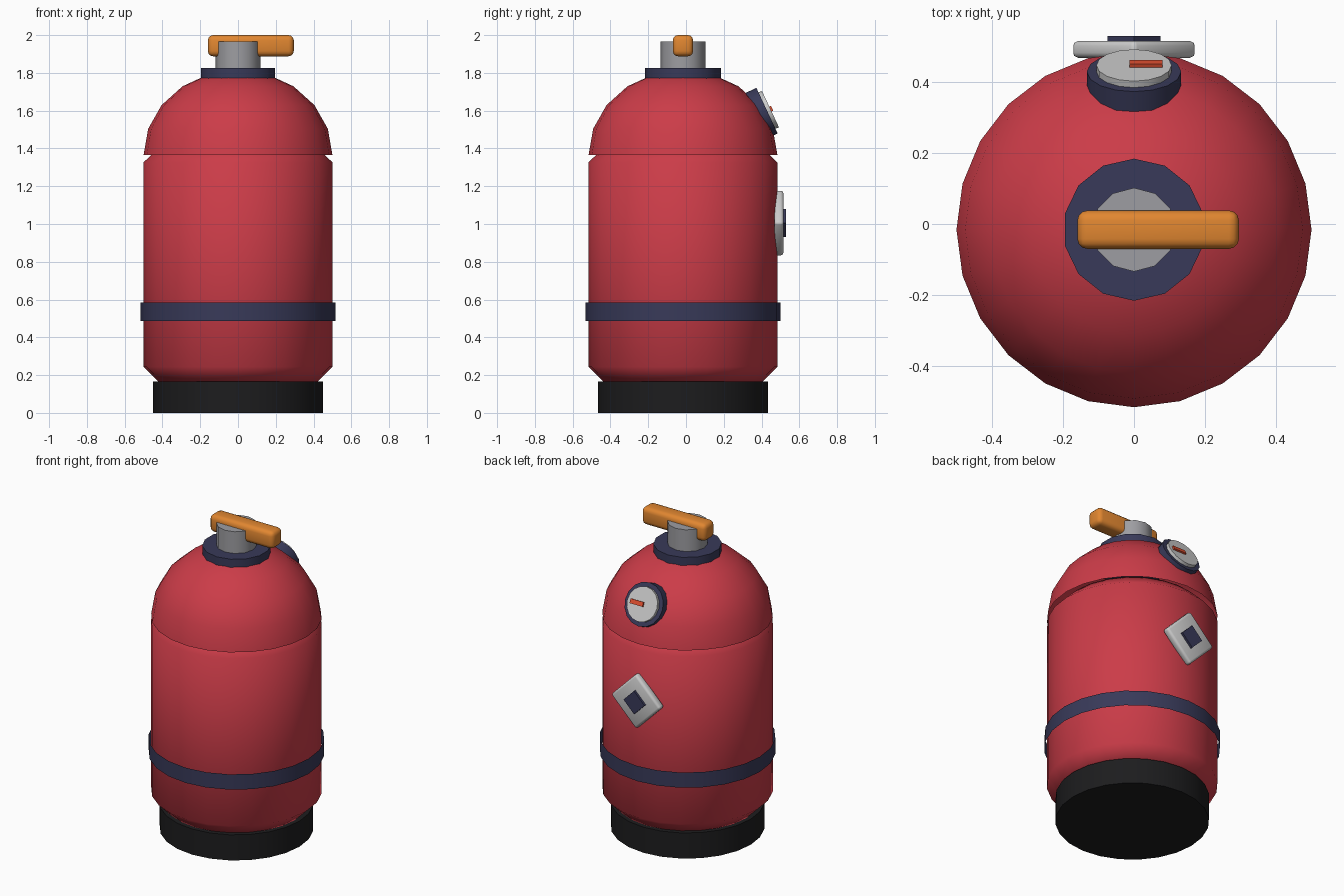
import bpy, bmesh, math
from mathutils import Vector

if "Cube" in bpy.data.objects:
    bpy.data.objects.remove(bpy.data.objects["Cube"])

CY = -0.016  # y of the tank axis


def material(name, r, g, b):
    m = bpy.data.materials.new(name)
    m.diffuse_color = (r, g, b, 1)
    m.use_nodes = True
    m.node_tree.nodes["Principled BSDF"].inputs["Base Color"].default_value = m.diffuse_color
    return m


RED = material("red_paint", 0.60, 0.045, 0.065)
NAVY = material("navy_trim", 0.04, 0.042, 0.10)
BLACK = material("black_rubber", 0.012, 0.012, 0.013)
ORANGE = material("orange_grip", 0.75, 0.24, 0.03)
METAL = material("metal", 0.34, 0.34, 0.36)
LIGHT = material("light_metal", 0.55, 0.55, 0.55)
NEEDLE = material("needle_red", 0.75, 0.08, 0.03)


def finish(name, bm, mat, loc, rot=(0, 0, 0), bevel=0, segments=1):
    if bevel:
        edges = [e for e in bm.edges if e.calc_face_angle(0) > 0.9]
        bmesh.ops.bevel(bm, geom=edges, offset=bevel, segments=segments,
                        profile=0.5, affect='EDGES')
    me = bpy.data.meshes.new(name)
    bm.to_mesh(me)
    bm.free()
    me.materials.append(mat)
    ob = bpy.data.objects.new(name, me)
    bpy.context.collection.objects.link(ob)
    ob.location, ob.rotation_euler = loc, rot
    bpy.ops.object.select_all(action='DESELECT')
    ob.select_set(True)
    bpy.context.view_layer.objects.active = ob
    bpy.ops.object.shade_smooth_by_angle(angle=math.radians(50))
    return ob


def cylinder(name, mat, sides, radius, depth, loc, rot=(0, 0, 0), caps=True, **kw):
    bm = bmesh.new()
    bmesh.ops.create_cone(bm, cap_ends=caps, segments=sides, radius1=radius,
                          radius2=radius, depth=depth)
    return finish(name, bm, mat, loc, rot, **kw)


def upright(name, mat, sides, radius, z0, z1, **kw):
    return cylinder(name, mat, sides, radius, z1 - z0, (0, CY, (z0 + z1) / 2), **kw)


def box(name, mat, size, loc, rot=(0, 0, 0), **kw):
    bm = bmesh.new()
    bmesh.ops.create_cube(bm, size=1)
    bmesh.ops.scale(bm, vec=size, verts=bm.verts)
    return finish(name, bm, mat, loc, rot, **kw)


# Tank: foot, chamfered body, open strap, collar and valve
upright("foot", BLACK, 24, 0.45, 0, 0.165)
upright("tank_body", RED, 24, 0.50, 0.16, 1.41, bevel=0.084)
upright("strap", NAVY, 24, 0.515, 0.487, 0.585, caps=False)
upright("collar", NAVY, 14, 0.20, 1.70, 1.825)
upright("valve", METAL, 12, 0.118, 1.80, 1.965)

# Dome: upper half of a squashed sphere, open below
bm = bmesh.new()
bmesh.ops.create_uvsphere(bm, u_segments=24, v_segments=10, radius=0.5)
bmesh.ops.delete(bm, geom=[v for v in bm.verts if v.co.z < -0.01], context='VERTS')
bmesh.ops.scale(bm, vec=(1, 1, 0.9), verts=bm.verts)
finish("dome", bm, RED, (0, CY, 1.365))

# Lever handle
box("handle", ORANGE, (0.455, 0.108, 0.112), (0.068, CY, 1.944), bevel=0.028, segments=3)

# Pressure gauge, stacked along its tilted axis on the back of the dome
tilt = (math.radians(-65), 0, 0)
axis = Vector((0, math.sin(math.radians(65)), math.cos(math.radians(65))))
face = Vector((0, 0.429, 1.60))
cylinder("gauge_case", NAVY, 16, 0.133, 0.075, face - axis * 0.0375, tilt)
cylinder("gauge_dial", LIGHT, 16, 0.106, 0.03, face + axis * 0.005, tilt)
box("gauge_needle", NEEDLE, (0.092, 0.028, 0.016),
    face + axis * 0.022 + Vector((0.034, 0, 0)), tilt)

# Diamond plate on the back of the body
diamond = (0, math.radians(45), 0)
box("plate", LIGHT, (0.25, 0.048, 0.25), (0, 0.492, 1.005), diamond, bevel=0.014, segments=2)
box("plate_inset", NAVY, (0.106, 0.04, 0.106), (0, 0.51, 1.005), diamond)
